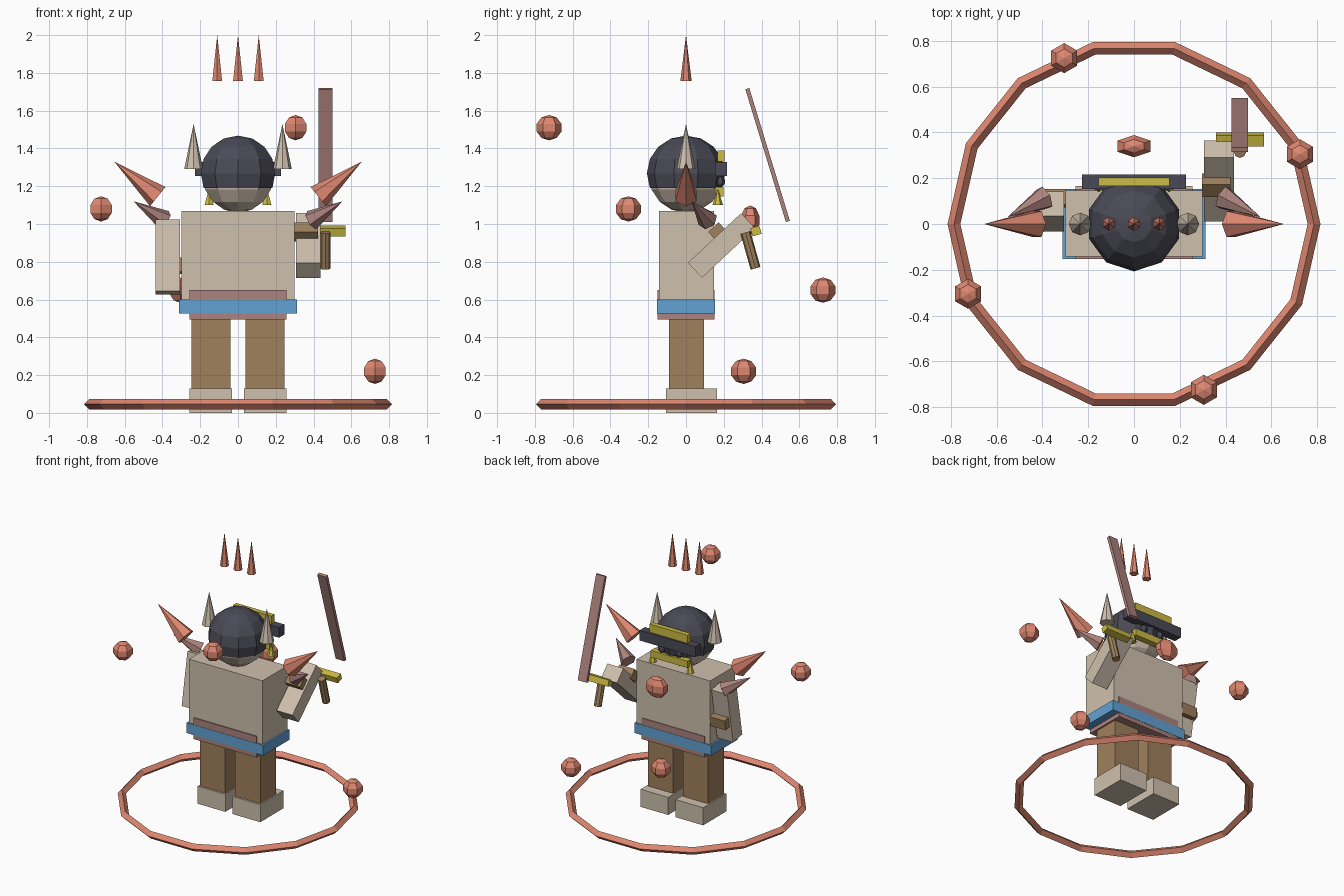
import bpy, bmesh
from math import radians
from mathutils import Vector, Matrix

cube = bpy.data.objects.get("Cube")
if cube:
    bpy.data.objects.remove(cube, do_unlink=True)


def material(name, hex_code):
    srgb = [int(hex_code[i:i + 2], 16) / 255 for i in (0, 2, 4)]
    col = [c / 12.92 if c <= 0.04045 else ((c + 0.055) / 1.055) ** 2.4 for c in srgb] + [1]
    m = bpy.data.materials.new(name)
    m.use_nodes = True
    m.diffuse_color = col
    m.node_tree.nodes["Principled BSDF"].inputs["Base Color"].default_value = col
    return m


BEIGE = material("bone beige", "CFC0AE")
BROWN = material("leather brown", "A0815C")
CORAL = material("coral", "DE8770")
ROSE = material("dusty rose", "AC827C")
BLUE = material("sash blue", "62A2D4")
DARK = material("helmet charcoal", "4A4A56")
YELLOW = material("mustard yellow", "CCBB42")


def finish(name, bm, mat, matrix=Matrix()):
    mesh = bpy.data.meshes.new(name)
    bm.to_mesh(mesh)
    bm.free()
    mesh.materials.append(mat)
    ob = bpy.data.objects.new(name, mesh)
    ob.matrix_world = matrix
    bpy.context.collection.objects.link(ob)
    return ob


def box(name, center, size, mat, tilt=0.0):
    """Box with full sizes, tilted about the x axis."""
    bm = bmesh.new()
    bmesh.ops.create_cube(bm, size=1)
    bmesh.ops.scale(bm, vec=size, verts=bm.verts)
    return finish(name, bm, mat, Matrix.Translation(center) @ Matrix.Rotation(radians(tilt), 4, 'X'))


def cone(name, base, tip, r1, mat, sides=6, r2=0.0):
    """Cone or cylinder running from base to tip."""
    base, tip = Vector(base), Vector(tip)
    axis = tip - base
    bm = bmesh.new()
    bmesh.ops.create_cone(bm, cap_ends=True, segments=sides, radius1=r1, radius2=r2, depth=axis.length)
    turn = axis.to_track_quat('Z', 'Y').to_matrix().to_4x4() if abs(axis.x) + abs(axis.y) > 0.001 else Matrix()
    return finish(name, bm, mat, Matrix.Translation((base + tip) / 2) @ turn)


def ball(name, center, scale, mat, sides, rings, cut=None):
    """Faceted ball, optionally without the part below the cut height."""
    bm = bmesh.new()
    bmesh.ops.create_uvsphere(bm, u_segments=sides, v_segments=rings, radius=1)
    if cut is not None:
        low = [v for v in bm.verts if v.co.z < cut]
        bmesh.ops.delete(bm, geom=low, context='VERTS')
    bmesh.ops.scale(bm, vec=scale, verts=bm.verts)
    return finish(name, bm, mat, Matrix.Translation(center))


# Torso and belts
box("torso", (0, 0.002, 0.81), (0.6, 0.29, 0.52), BEIGE)
box("waist_cloth", (0, 0, 0.573), (0.514, 0.304, 0.155), ROSE)
box("belt", (0, 0, 0.563), (0.626, 0.308, 0.075), BLUE)

# Head, helmet and face
ball("head", (0, 0, 1.257), (0.197, 0.197, 0.197), BEIGE, 10, 8)
ball("helmet", (0, 0, 1.268), (0.207, 0.207, 0.2), DARK, 10, 8, cut=-0.5)
box("visor", (0, 0.185, 1.292), (0.454, 0.062, 0.075), DARK)
box("brow_crest", (0, 0.185, 1.36), (0.312, 0.036, 0.06), YELLOW)
box("mouth_guard", (0, 0.175, 1.17), (0.3, 0.045, 0.05), YELLOW)

# Mirrored parts
for side, word in ((1, "left"), (-1, "right")):
    box(word + "_leg", (side * 0.143, 0.002, 0.33), (0.205, 0.186, 0.43), BROWN)
    box(word + "_boot", (side * 0.143, 0.03, 0.065), (0.225, 0.27, 0.13), BEIGE)
    cone(word + "_horn", (side * 0.235, 0, 1.29), (side * 0.235, 0, 1.53), 0.05, BEIGE, 8)
    cone(word + "_tusk", (side * 0.153, 0.168, 1.1), (side * 0.153, 0.168, 1.19), 0.028, YELLOW)
    ball(word + "_eye", (side * 0.07, 0.178, 1.225), (0.03, 0.03, 0.03), DARK, 6, 5)
    cone(word + "_shoulder_spike", (side * 0.425, 0, 1.145), (side * 0.655, 0, 1.33), 0.065, CORAL)
    cone(word + "_arm_spike", (side * 0.39, 0.115, 1.02), (side * 0.553, 0.03, 1.12), 0.055, ROSE)

# Arms with bracers; the left arm is raised
for word, x, center, tilt in (("left", 0.372, (0.188, 0.886), 133), ("right", -0.372, (0.055, 0.825), -10)):
    turn = Matrix.Rotation(radians(tilt), 4, 'X')
    mid = Vector((x, *center))
    box(word + "_arm", mid, (0.13, 0.109, 0.385), BEIGE, tilt)
    offset = turn @ Vector((-0.012 if x > 0 else 0.012, 0.065, -0.035))
    box(word + "_bracer", mid + offset, (0.125, 0.07, 0.075), BROWN, tilt)

# Sword
cone("sword_grip", (0.463, 0.368, 0.765), (0.463, 0.315, 0.955), 0.027, BROWN, 8, 0.027)
box("sword_guard", (0.463, 0.37, 0.963), (0.21, 0.05, 0.045), YELLOW, 17)
box("sword_blade", (0.463, 0.432, 1.365), (0.072, 0.022, 0.735), ROSE, 17)

# Floating crown spikes
for i, x in enumerate((-0.11, 0, 0.11)):
    cone(f"crown_spike_{i + 1}", (x, 0, 1.757), (x, 0, 2.0), 0.03, CORAL)

# Floating orbs, chest gem and ground ring
for i, spot in enumerate(((0.305, -0.725, 1.51), (-0.725, -0.305, 1.08),
                          (-0.305, 0.725, 0.65), (0.725, 0.305, 0.22))):
    ball(f"orb_{i + 1}", spot, (0.069, 0.069, 0.067), CORAL, 6, 5)
ball("chest_gem", (0, 0.34, 1.02), (0.088, 0.051, 0.078), CORAL, 6, 5)
bpy.ops.mesh.primitive_torus_add(major_segments=14, minor_segments=4, major_radius=0.787,
                                 minor_radius=0.028, location=(0, 0, 0.046))
ring = bpy.context.object
ring.name = "ground_ring"
ring.data.materials.append(CORAL)
for poly in ring.data.polygons:
    poly.use_smooth = False
